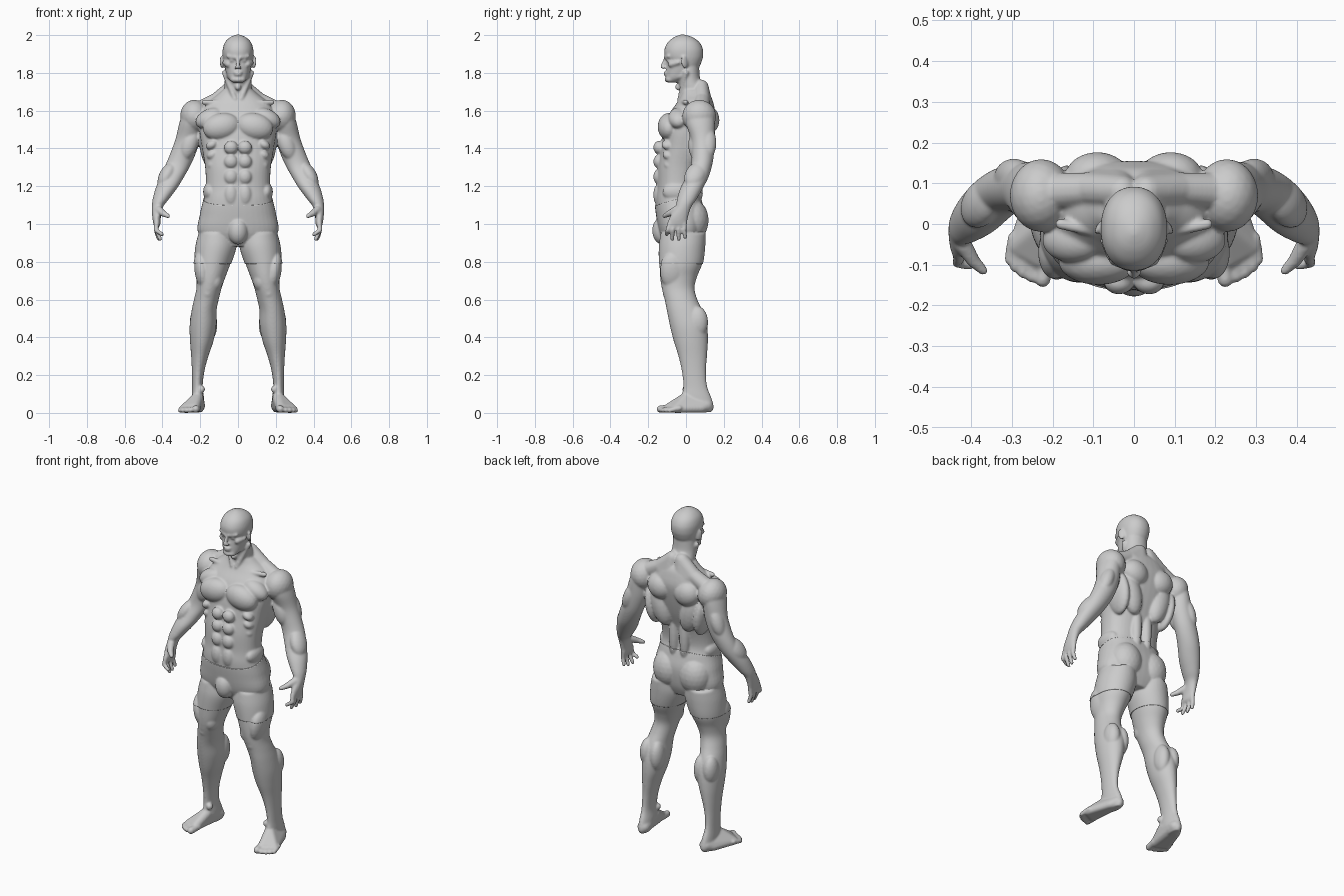
import bpy, bmesh, math
from mathutils import Matrix, Vector, Euler

bm = bmesh.new()


def spline(rows, steps=5):
    """Catmull-Rom through the section rows."""
    out = []
    for i in range(len(rows) - 1):
        p = [rows[max(0, min(len(rows) - 1, i + k))] for k in (-1, 0, 1, 2)]
        for s in range(steps):
            t = s / steps
            out.append([0.5 * (2 * b + (c - a) * t + (2 * a - 5 * b + 4 * c - d) * t * t
                               + (3 * b - a - 3 * c + d) * t ** 3) for a, b, c, d in zip(*p)])
    return out + [list(rows[-1])]


def loft(rows, power=2.0, n=40):
    """Stack of level rings; each row is z, x min, x max, y min, y max."""
    rings = []
    for z, x0, x1, y0, y1 in spline(rows):
        ring = []
        for k in range(n):
            a = 2 * math.pi * k / n
            c, s = math.cos(a), math.sin(a)
            x = math.copysign(abs(c) ** (2 / power), c) * (x1 - x0) / 2 + (x0 + x1) / 2
            y = math.copysign(abs(s) ** (2 / power), s) * (y1 - y0) / 2 + (y0 + y1) / 2
            ring.append(bm.verts.new((x, y, z)))
        rings.append(ring)
    for a, b in zip(rings, rings[1:]):
        for k in range(n):
            bm.faces.new((a[k], a[(k + 1) % n], b[(k + 1) % n], b[k]))
    bm.faces.new(rings[0][::-1])
    bm.faces.new(rings[-1])


def blob(pos, size, rot=(0, 0, 0)):
    """Ellipsoid muscle; rotation in degrees."""
    m = (Matrix.Translation(pos) @ Euler([math.radians(r) for r in rot]).to_matrix().to_4x4()
         @ Matrix.Diagonal((*size, 1)))
    bmesh.ops.create_icosphere(bm, subdivisions=3, radius=1, matrix=m)


def hull(*balls):
    """Convex skin round several balls (x, y, z, r)."""
    verts = []
    for x, y, z, r in balls:
        for k in range(90):
            h = 1 - 2 * (k + 0.5) / 90
            w, a = math.sqrt(1 - h * h), k * 2.39996
            verts.append(bm.verts.new((x + r * w * math.cos(a), y + r * w * math.sin(a), z + r * h)))
    res = bmesh.ops.convex_hull(bm, input=verts)
    inner = {v for v in res['geom_interior'] + res['geom_unused'] if isinstance(v, bmesh.types.BMVert)}
    bmesh.ops.delete(bm, geom=list(inner), context='VERTS')


# --- paired parts, built on +x ---
# leg
loft([(.95, .02, .205, -.13, .10), (.88, .012, .222, -.14, .098), (.79, .04, .228, -.14, .086),
      (.72, .066, .220, -.137, .058), (.66, .087, .220, -.128, .045), (.60, .102, .233, -.113, .06),
      (.54, .114, .246, -.101, .088), (.46, .115, .256, -.085, .112), (.38, .13, .254, -.065, .116),
      (.30, .157, .248, -.04, .111), (.22, .178, .244, -.022, .106), (.14, .187, .243, -.014, .112),
      (.08, .18, .245, -.02, .135), (.03, .178, .243, .03, .147), (.004, .19, .235, .05, .135)])
blob((.122, -.075, .70), (.042, .055, .06))
blob((.19, -.07, .75), (.04, .068, .10), (0, 8, 0))
blob((.162, -.09, .635), (.034, .033, .036))
blob((.15, .06, .47), (.04, .055, .09))
blob((.213, .062, .48), (.042, .055, .085))
blob((.192, .0, .125), (.018, .02, .02))
# buttock
blob((.088, .03, 1.02), (.092, .086, .11))
# foot and toes
hull((.21, .108, .038, .036), (.215, .0, .075, .033), (.228, -.085, .028, .027), (.288, -.055, .022, .022),
     (.24, .08, .025, .024))
for tx, ty, r in ((.224, -.136, .020), (.252, -.13, .0145), (.273, -.12, .014), (.292, -.106, .0135), (.306, -.088, .013)):
    hull((tx - .008, ty + .055, .026, r), (tx, ty, r, r))
# arm and palm
loft([(1.62, .17, .265, .01, .135), (1.58, .18, .295, -.005, .148), (1.53, .19, .312, .0, .153),
      (1.45, .20, .331, .025, .152), (1.37, .225, .360, .03, .148), (1.31, .252, .385, .025, .138),
      (1.25, .285, .410, .0, .12), (1.19, .322, .436, -.03, .09), (1.13, .367, .452, -.048, .055),
      (1.09, .397, .456, -.055, .028), (1.04, .408, .454, -.085, .012), (1.0, .411, .448, -.097, .004),
      (.985, .418, .442, -.09, .0)])
blob((.228, .07, 1.57), (.077, .09, .088), (0, 10, 0))
blob((.258, .052, 1.42), (.045, .04, .085), (0, -20, 0))
blob((.295, .115, 1.43), (.04, .046, .09), (0, -20, 0))
blob((.375, .05, 1.26), (.04, .055, .08), (-25, -30, 0))
# fingers and thumb
for by, tip in ((-.083, (.402, -.102, .945)), (-.06, (.412, -.073, .92)), (-.034, (.419, -.038, .92)), (-.008, (.424, -.004, .93))):
    mid = (.434, (by + tip[1]) / 2 - .004, .967)
    hull((.43, by, 1.01, .0145), (*mid, .0125))
    hull((*mid, .0125), (*tip, .011))
hull((.42, -.05, 1.075, .022), (.395, -.09, 1.055, .017))
hull((.395, -.09, 1.055, .017), (.37, -.115, 1.042, .012))
# chest, back and waist muscles
blob((.088, -.09, 1.515), (.10, .06, .072), (0, 12, 0))
blob((.15, -.04, 1.56), (.08, .055, .05), (0, 25, 0))
blob((.165, .06, 1.42), (.04, .085, .13), (0, 8, 0))
blob((.09, .115, 1.55), (.08, .062, .075), (0, -20, 0))
blob((.10, .09, 1.43), (.065, .055, .13), (0, 15, 0))
blob((.036, .06, 1.26), (.032, .033, .16))
blob((.15, -.05, 1.17), (.035, .075, .05))
for z, r in ((1.405, .036), (1.33, .037), (1.25, .042), (1.155, .06)):
    blob((.037, -.143, z), (.037, .03, r))
for k in range(4):
    blob((.138 - .004 * k, -.098 + .006 * k, 1.42 - .052 * k), (.034, .032, .024), (0, 30, 0))
# trapezius and collar bone
hull((.03, .08, 1.725, .04), (.11, .085, 1.655, .042), (.04, .1, 1.6, .05))
hull((.11, .085, 1.655, .042), (.2, .08, 1.605, .047))
hull((.018, -.035, 1.64, .013), (.18, .0, 1.645, .014))
hull((.07, .0, 1.80, .016), (.015, -.032, 1.66, .014))
# brow, cheek, jaw, eye and ear
hull((.012, -.108, 1.882, .010), (.05, -.09, 1.888, .012))
hull((.05, -.078, 1.846, .018), (.072, -.04, 1.855, .012))
hull((.058, .0, 1.795, .014), (.022, -.088, 1.766, .018))
blob((.031, -.093, 1.866), (.015, .012, .009))
blob((.085, -.008, 1.857), (.008, .021, .034), (10, 0, 30))
blob((.011, -.119, 1.828), (.009, .01, .008))

half = bm.verts[:] + bm.edges[:] + bm.faces[:]
copy = bmesh.ops.duplicate(bm, geom=half)['geom']
bmesh.ops.scale(bm, vec=(-1, 1, 1), verts=[v for v in copy if isinstance(v, bmesh.types.BMVert)])

# --- central parts ---
# torso
torso = [(.885, .10, -.10, .06), (.95, .205, -.135, .085), (1.05, .198, -.155, .095), (1.13, .180, -.162, .078),
         (1.2, .170, -.155, .062), (1.3, .174, -.152, .08), (1.4, .190, -.135, .115), (1.5, .205, -.12, .142),
         (1.58, .20, -.09, .155), (1.64, .165, -.05, .145), (1.68, .115, -.03, .13), (1.71, .08, -.025, .10)]
loft([(z, -w, w, f, b) for z, w, f, b in torso], 2.35)
blob((0, -.125, .965), (.05, .05, .07))
# neck
loft([(z, -w, w, f, b) for z, w, f, b in
      [(1.62, .08, -.03, .14), (1.67, .077, -.026, .125), (1.72, .073, -.035, .10), (1.77, .070, -.045, .075),
       (1.83, .066, -.04, .07)]])
blob((0, -.043, 1.725), (.016, .014, .018))
# head
loft([(z, -w, w, f, b) for z, w, f, b in
      [(1.75, .03, -.095, -.03), (1.77, .05, -.105, .0), (1.80, .062, -.106, .045), (1.835, .071, -.104, .072),
       (1.866, .077, -.102, .085), (1.89, .081, -.113, .091), (1.925, .081, -.114, .09), (1.96, .070, -.098, .073),
       (1.985, .047, -.07, .042), (1.998, .022, -.043, .01), (2.003, .006, -.026, -.012)]], 2.15)
# nose, lips and chin
hull((0, -.108, 1.876, .009), (0, -.126, 1.833, .011))
blob((0, -.105, 1.802), (.025, .014, .006))
blob((0, -.104, 1.790), (.022, .014, .006))
blob((0, -.095, 1.764), (.026, .019, .015))

# --- blend everything into one skin ---
me = bpy.data.meshes.new("body")
bm.to_mesh(me)
bm.free()
body = bpy.data.objects.new("body", me)
bpy.context.collection.objects.link(body)
rem = body.modifiers.new("blend", 'REMESH')
rem.mode = 'VOXEL'
rem.voxel_size = .0055
smo = body.modifiers.new("soften", 'SMOOTH')
smo.factor = .5
smo.iterations = 8
skin = bpy.data.meshes.new_from_object(body.evaluated_get(bpy.context.evaluated_depsgraph_get()))
body.modifiers.clear()
body.data = skin

# --- split the shorts off the skin ---
hem, waist, up = Vector((0, 0, .79)), Vector((0, -.17, 1.095)), Vector((0, -.285, 1)).normalized()
bm = bmesh.new()
bm.from_mesh(skin)
for co, no in ((hem, Vector((0, 0, 1))), (waist, up)):
    bmesh.ops.bisect_plane(bm, geom=bm.verts[:] + bm.edges[:] + bm.faces[:], dist=1e-5, plane_co=co, plane_no=no)


def in_shorts(face):
    c = face.calc_center_median()
    return c.z > hem.z and (c - waist).dot(up) < 0 and abs(c.x) < .29


bm2 = bm.copy()
bmesh.ops.delete(bm, geom=[f for f in bm.faces if in_shorts(f)], context='FACES')
bmesh.ops.delete(bm2, geom=[f for f in bm2.faces if not in_shorts(f)], context='FACES')
bm2.normal_update()
for v in bm2.verts:
    v.co += v.normal * .004
bm.to_mesh(skin)
short_me = bpy.data.meshes.new("shorts")
bm2.to_mesh(short_me)
shorts = bpy.data.objects.new("shorts", short_me)
bpy.context.collection.objects.link(shorts)
sol = shorts.modifiers.new("rim", 'SOLIDIFY')
sol.thickness, sol.offset, sol.use_rim_only = .008, -1, True
for ob in (body, shorts):
    ob.data.polygons.foreach_set("use_smooth", [True] * len(ob.data.polygons))
